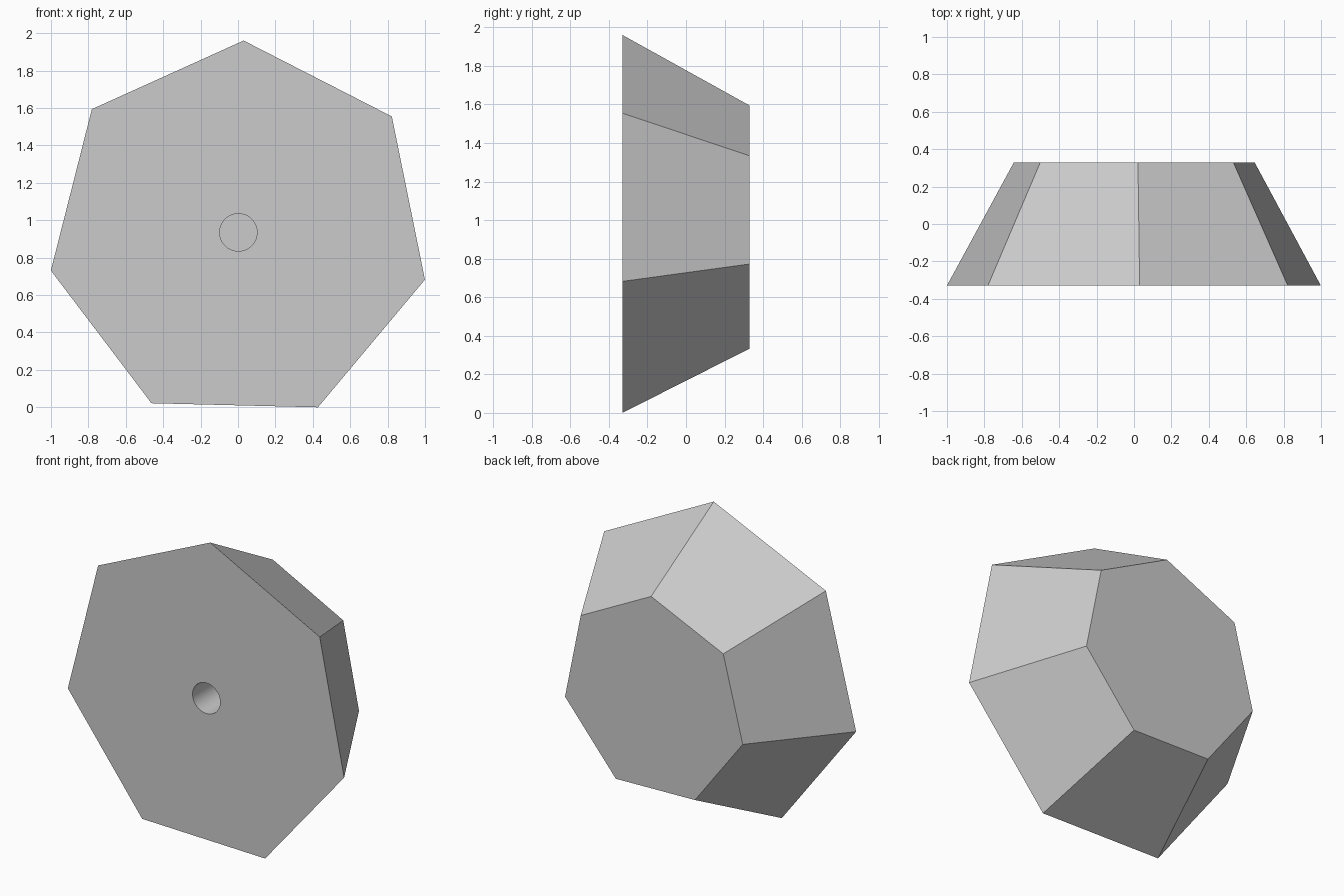
import bpy
import bmesh
from math import sin, cos, radians, tau
from mathutils import Matrix

cube = bpy.data.objects.get("Cube")
if cube:
    bpy.data.objects.remove(cube, do_unlink=True)

CENTRE_X, CENTRE_Z = 0.005, 0.935
HALF_DEPTH = 0.33
SIDES = 7
TILT = radians(1.4)

grey = bpy.data.materials.new("plain grey")
grey.use_nodes = True
grey.diffuse_color = (0.6, 0.6, 0.6, 1)
grey.node_tree.nodes["Principled BSDF"].inputs["Base Color"].default_value = (0.6, 0.6, 0.6, 1)


def add_object(name, bm):
    bmesh.ops.recalc_face_normals(bm, faces=bm.faces)
    mesh = bpy.data.meshes.new(name)
    bm.to_mesh(mesh)
    bm.free()
    mesh.materials.append(grey)
    obj = bpy.data.objects.new(name, mesh)
    bpy.context.collection.objects.link(obj)
    return obj


# Tapered seven-sided body, wide at the front
bm = bmesh.new()
rings = []
for radius, y in ((1.026, -HALF_DEPTH), (0.66, HALF_DEPTH)):
    angles = [TILT + tau * i / SIDES for i in range(SIDES)]
    rings.append([bm.verts.new((CENTRE_X + radius * sin(a), y, CENTRE_Z + radius * cos(a)))
                  for a in angles])
    bm.faces.new(rings[-1])
front, back = rings
for i in range(SIDES):
    j = (i + 1) % SIDES
    bm.faces.new((front[i], front[j], back[j], back[i]))
body = add_object("tapered_body", bm)

# Blind round hole in the middle of the front
HOLE_DEPTH = 0.4
bm = bmesh.new()
bmesh.ops.create_cone(
    bm, cap_ends=True, segments=48, radius1=0.1, radius2=0.1, depth=2 * HOLE_DEPTH,
    matrix=Matrix.Translation((0.002, -HALF_DEPTH, CENTRE_Z)) @ Matrix.Rotation(radians(90), 4, "X"))
cutter = add_object("hole_cutter", bm)
cutter.hide_render = True

cut = body.modifiers.new("hole", "BOOLEAN")
cut.operation = "DIFFERENCE"
cut.solver = "EXACT"
cut.object = cutter
bpy.ops.object.select_all(action="DESELECT")
body.select_set(True)
bpy.context.view_layer.objects.active = body
bpy.ops.object.modifier_apply(modifier=cut.name)
bpy.data.objects.remove(cutter, do_unlink=True)

# Smooth hole wall, crisp body edges
bpy.ops.object.shade_smooth_by_angle(angle=radians(30))
